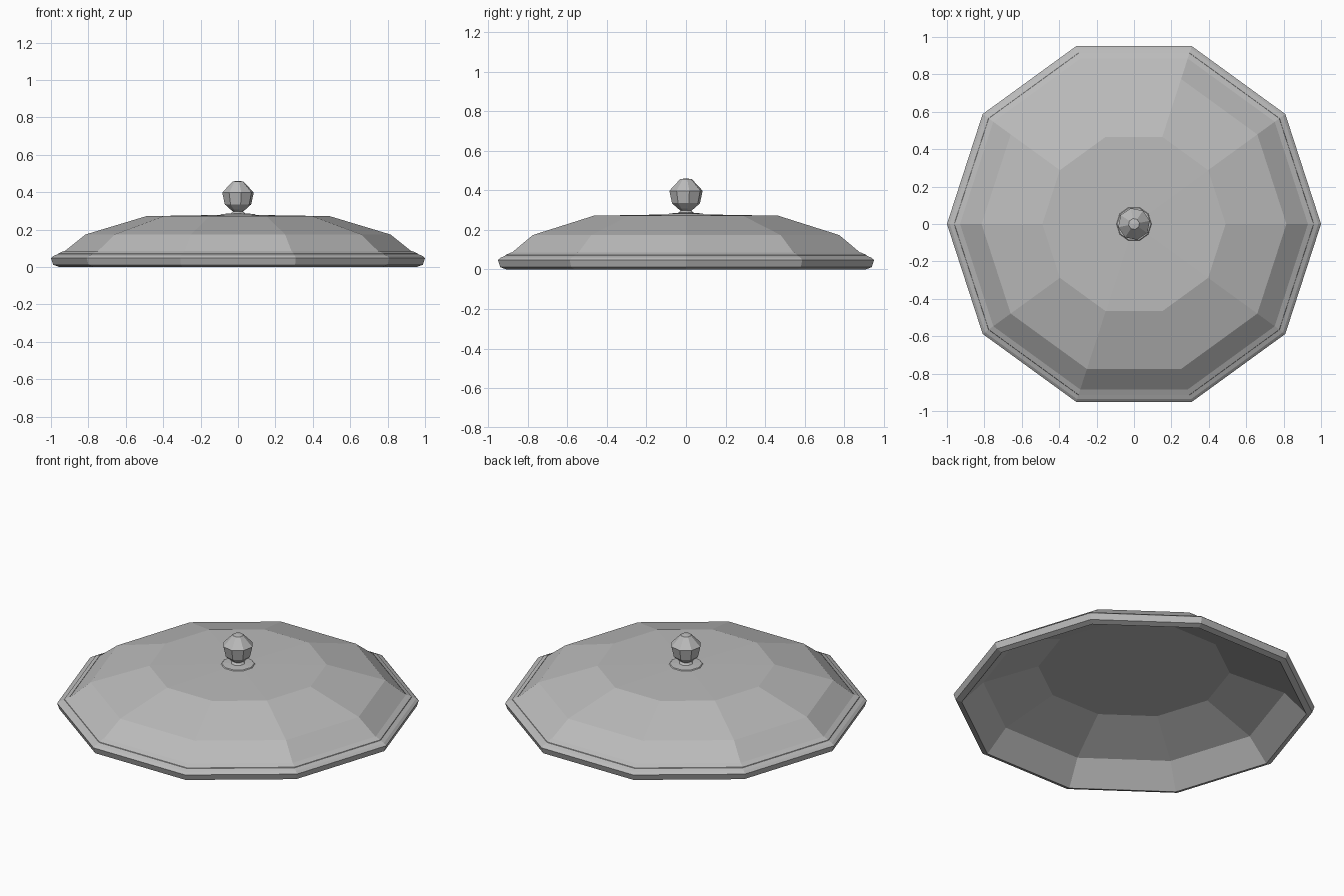
import bpy
import bmesh
from math import cos, sin, tau

cube = bpy.data.objects.get("Cube")
if cube:
    bpy.data.objects.remove(cube, do_unlink=True)

metal = bpy.data.materials.new("grey metal")
metal.use_nodes = True
colour = (0.5, 0.5, 0.5, 1)
metal.diffuse_color = colour
metal.node_tree.nodes["Principled BSDF"].inputs["Base Color"].default_value = colour


def lathe(name, profile, sides, turn=0.0):
    """Flat-faceted solid of revolution; radius 0 marks a pole."""
    bm = bmesh.new()
    rings = []
    for r, z in profile:
        if r == 0:
            rings.append([bm.verts.new((0, 0, z))] * sides)
        else:
            angles = [turn + tau * i / sides for i in range(sides)]
            rings.append([bm.verts.new((r * cos(a), r * sin(a), z)) for a in angles])
    for low, high in zip(rings, rings[1:]):
        for i in range(sides):
            j = (i + 1) % sides
            corners = list(dict.fromkeys([low[i], low[j], high[j], high[i]]))
            bm.faces.new(corners)
    bmesh.ops.recalc_face_normals(bm, faces=bm.faces)
    mesh = bpy.data.meshes.new(name)
    bm.to_mesh(mesh)
    bm.free()
    mesh.materials.append(metal)
    obj = bpy.data.objects.new(name, mesh)
    bpy.context.collection.objects.link(obj)
    return obj


# Hollow domed lid: inner shell from the crown down, the rim, then the outside up
lathe("lid_dome", [(0, 0.245), (0.53, 0.245), (0.835, 0.13), (0.955, 0.0),
                   (0.988, 0.012), (1.0, 0.048), (0.985, 0.06), (0.93, 0.082),
                   (0.815, 0.174), (0.49, 0.272), (0, 0.28)], 10)

# Raised bead just inside the rim
bead = [(0.935, 0.07), (0.965, 0.06), (0.96, 0.073), (0.93, 0.086)]
lathe("rim_bead", bead + bead[:1], 10)

# Thin collar under the handle
lathe("knob_collar", [(0, 0.27), (0.1, 0.272), (0.09, 0.283), (0.04, 0.287), (0, 0.287)], 10)

# Faceted knob on a narrow neck
lathe("knob", [(0, 0.275), (0.042, 0.285), (0.028, 0.298), (0.042, 0.308), (0.072, 0.335),
               (0.086, 0.398), (0.03, 0.457), (0, 0.461)], 8, 0.2)
